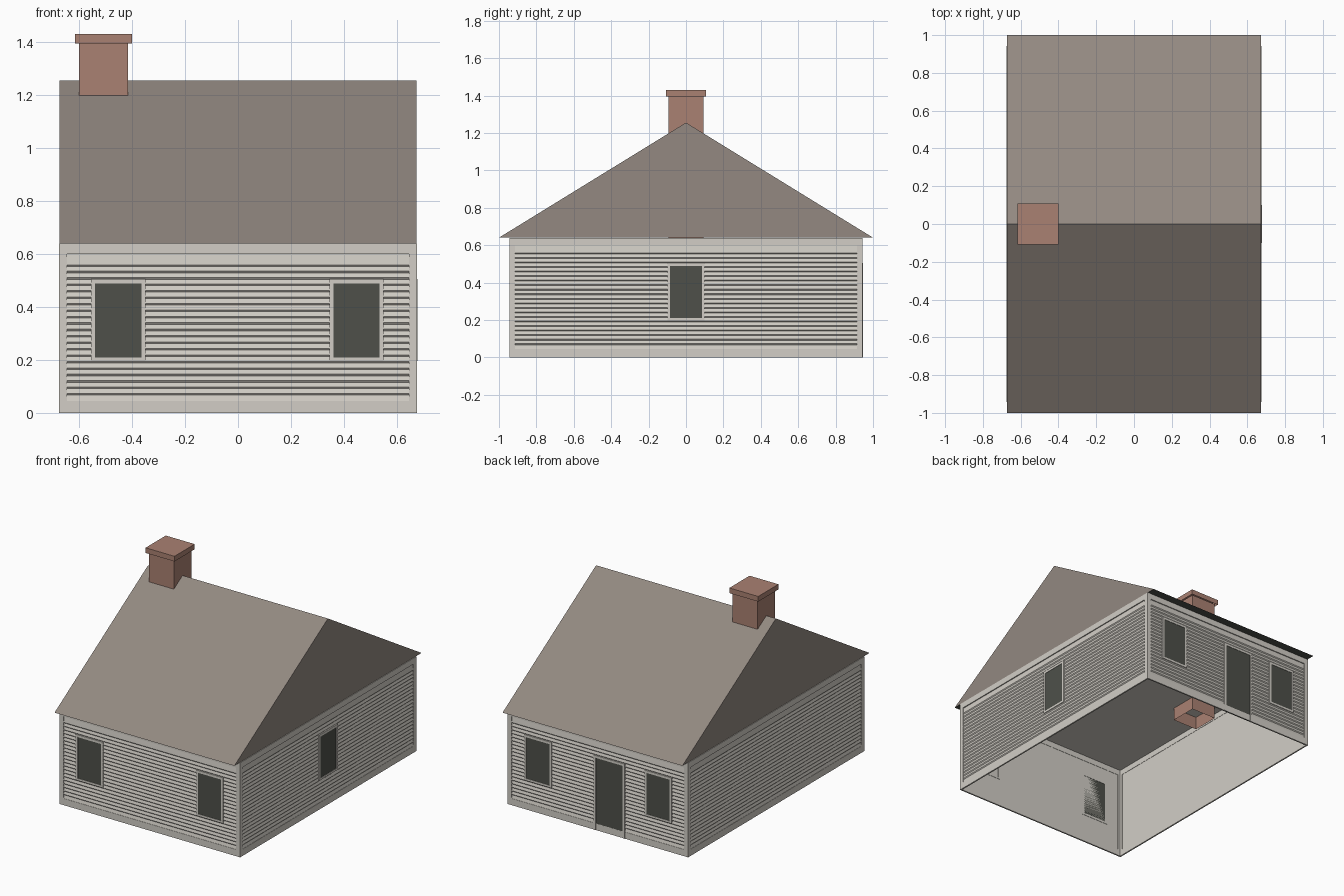
import bpy
import bmesh
from math import radians
from mathutils import Matrix, Vector

cube = bpy.data.objects.get("Cube")
if cube:
    bpy.data.objects.remove(cube)


def material(name, srgb):
    """One flat colour, given as sRGB bytes and stored as linear."""
    lin = [((c / 255 + 0.055) / 1.055) ** 2.4 for c in srgb] + [1.0]
    mat = bpy.data.materials.new(name)
    mat.use_nodes = True
    mat.diffuse_color = lin
    mat.node_tree.nodes["Principled BSDF"].inputs["Base Color"].default_value = lin
    return mat


WALL = material("pale_wall_paint", (210, 206, 198))
ROOF = material("brown_roof", (147, 137, 129))
BRICK = material("red_brick", (170, 129, 114))
DARK = material("dark_glass", (78, 80, 74))

# Main dimensions
HALF_X, HALF_Y, EAVE, RIDGE = 0.668, 0.935, 0.64, 1.255
TRIM = 0.008


def finish(name, bm, *mats):
    mesh = bpy.data.meshes.new(name)
    bm.to_mesh(mesh)
    bm.free()
    for m in mats:
        mesh.materials.append(m)
    ob = bpy.data.objects.new(name, mesh)
    bpy.context.collection.objects.link(ob)
    return ob


def add_box(bm, lo, hi, open_dirs=()):
    """Box between two corners, without the faces pointing along open_dirs."""
    lo, hi = Vector(lo), Vector(hi)
    size = hi - lo
    mat = Matrix.Translation((lo + hi) / 2) @ Matrix.Diagonal((*size, 1))
    verts = bmesh.ops.create_cube(bm, size=1, matrix=mat)["verts"]
    faces = {f for v in verts for f in v.link_faces}
    bm.normal_update()
    gone = [f for f in faces if any(f.normal.dot(Vector(d)) > 0.9 for d in open_dirs)]
    bmesh.ops.delete(bm, geom=gone, context="FACES")


def extrude_profile(bm, points, x0, x1, closed):
    """Sweep a (y, z) profile along x."""
    rows = [[bm.verts.new((x, y, z)) for y, z in points] for x in (x0, x1)]
    n = len(points)
    for i in range(n if closed else n - 1):
        j = (i + 1) % n
        bm.faces.new((rows[0][i], rows[1][i], rows[1][j], rows[0][j]))
    if closed:
        for row in rows:
            bm.faces.new(row)
        bmesh.ops.recalc_face_normals(bm, faces=bm.faces)


def add_frame(bm, u0, u1, z0, z1, side, bottom, top, depth):
    """Four flat bars around a rectangle, facing -y."""
    for lo_u, hi_u, lo_z, hi_z in (
        (u0, u0 + side, z0, z1),
        (u1 - side, u1, z0, z1),
        (u0 + side, u1 - side, z0, z0 + bottom),
        (u0 + side, u1 - side, z1 - top, z1),
    ):
        if hi_z > lo_z:
            add_box(bm, (lo_u, -depth, lo_z), (hi_u, 0.002, hi_z))


def build_wall(name, angle, half, dist, openings):
    """Trim, clapboards, and framed openings for one side of the house."""
    place = Matrix.Rotation(radians(angle), 4, "Z") @ Matrix.Translation((0, -dist, 0))

    # Border boards
    bm = bmesh.new()
    edge = half + TRIM
    add_frame(bm, -edge, edge, 0, EAVE - 0.001, 0.03, 0.045, 0.04, TRIM)
    finish(name + "_trim", bm, WALL).matrix_world = place

    # Overlapping clapboards
    profile = [(-0.006, 0.045)]
    for i in range(21):
        z = 0.07 + 0.0243 * i
        profile += [(-0.001, z - 0.003), (-0.006, z + 0.003)]
    profile.append((-0.001, 0.6))
    bm = bmesh.new()
    extrude_profile(bm, profile, -half + 0.022, half - 0.022, False)
    finish(name + "_siding", bm, WALL).matrix_world = place

    # Windows and doors
    for part, u, width, z0, z1 in openings:
        sill = 0.014 if z0 > 0.1 else 0
        bm = bmesh.new()
        add_frame(bm, u - width / 2, u + width / 2, z0, z1, 0.015, sill, 0.016, 0.01)
        finish(f"{name}_{part}_frame", bm, WALL).matrix_world = place
        bm = bmesh.new()
        w = width / 2 - 0.015
        add_box(bm, (u - w, -0.0075, z0 + sill), (u + w, 0, z1 - 0.016))
        finish(f"{name}_{part}_pane", bm, DARK).matrix_world = place


# House shell, open underneath
bm = bmesh.new()
add_box(bm, (-HALF_X, -HALF_Y, 0), (HALF_X, HALF_Y, EAVE - 0.002), [(0, 0, -1)])
finish("house_shell", bm, WALL)


def window(part, u, width=0.204):
    return (part, u, width, 0.196, 0.505)


build_wall("front", 0, HALF_X, HALF_Y,
           [window("right_window", -0.452), window("left_window", 0.448)])
build_wall("back", 180, HALF_X, HALF_Y,
           [window("left_window", -0.448), window("right_window", 0.452),
            ("door", 0.087, 0.232, 0.0, 0.505)])
build_wall("window_side", 90, HALF_Y, HALF_X, [window("window", 0, 0.2)])
build_wall("plain_side", -90, HALF_Y, HALF_X, [])

# Gabled roof with dark soffit
bm = bmesh.new()
extrude_profile(bm, [(-1, EAVE), (1, EAVE), (0, RIDGE)], -0.673, 0.673, True)
for f in bm.faces:
    f.material_index = 1 if f.normal.z < -0.9 else 0
finish("roof", bm, ROOF, DARK)

# Chimney stack, an open tube reaching just below the ceiling
CX = -0.508
bm = bmesh.new()
add_box(bm, (CX - 0.093, -0.093, 0.55), (CX + 0.093, 0.093, 1.4), [(0, 0, 1), (0, 0, -1)])
finish("chimney_stack", bm, BRICK)

# Chimney cap, hollow underneath
bm = bmesh.new()
add_box(bm, (CX - 0.108, -0.108, 1.395), (CX + 0.108, 0.108, 1.43), [(0, 0, -1)])
finish("chimney_cap", bm, BRICK)
